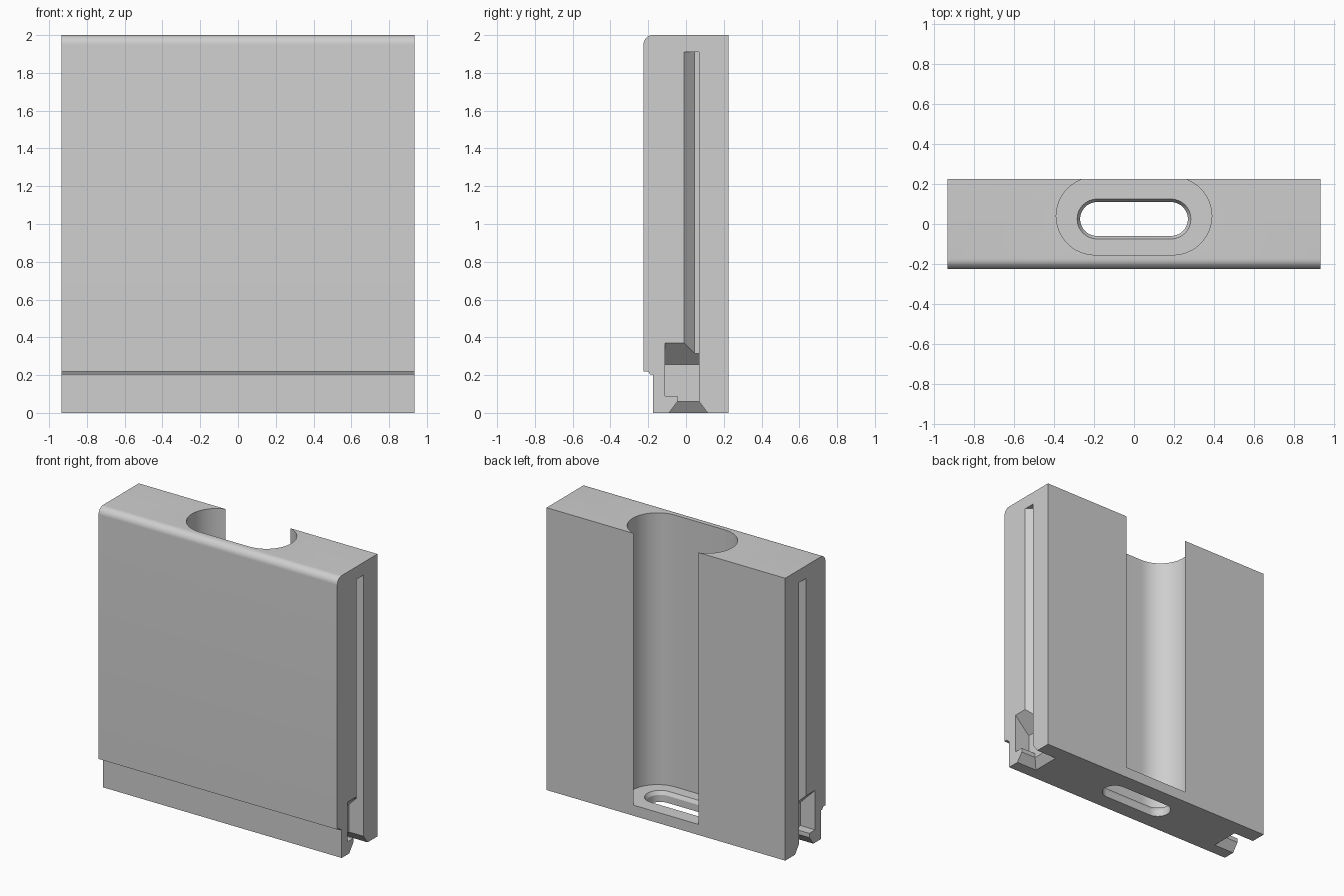
import bpy, bmesh
from math import sin, cos, pi

if "Cube" in bpy.data.objects:
    bpy.data.objects.remove(bpy.data.objects["Cube"], do_unlink=True)

HALF = 0.935          # half width
SLOT_Y = (-0.01, 0.07)
POCKET_X = HALF - 0.115

grey = bpy.data.materials.new("light_grey")
grey.use_nodes = True
colour = (0.62, 0.62, 0.62, 1)
grey.diffuse_color = colour
grey.node_tree.nodes["Principled BSDF"].inputs["Base Color"].default_value = colour


def loft(name, rings):
    """Closed solid through a list of matching point rings."""
    bm = bmesh.new()
    loops = [[bm.verts.new(p) for p in ring] for ring in rings]
    bm.faces.new(loops[0])
    bm.faces.new(loops[-1])
    n = len(loops[0])
    for a, b in zip(loops, loops[1:]):
        for i in range(n):
            j = (i + 1) % n
            bm.faces.new((a[i], a[j], b[j], b[i]))
    bmesh.ops.recalc_face_normals(bm, faces=bm.faces)
    mesh = bpy.data.meshes.new(name)
    bm.to_mesh(mesh)
    bm.free()
    mesh.materials.append(grey)
    ob = bpy.data.objects.new(name, mesh)
    bpy.context.collection.objects.link(ob)
    return ob


def stadium(cx, cy, r, z, steps=24):
    """Ring of a long rounded slot lying along x."""
    ring = []
    for side, start in ((1, -pi / 2), (-1, pi / 2)):
        for i in range(steps + 1):
            a = start + pi * i / steps
            ring.append((side * cx + r * cos(a), cy + r * sin(a), z))
    return ring


def cut(target, cutter):
    mod = target.modifiers.new(cutter.name, 'BOOLEAN')
    mod.operation = 'DIFFERENCE'
    mod.solver = 'EXACT'
    mod.object = cutter
    bpy.context.view_layer.objects.active = target
    bpy.ops.object.modifier_apply(modifier=mod.name)
    bpy.data.objects.remove(cutter, do_unlink=True)


# Body: side profile with rounded top front edge and stepped foot
profile = [(-0.175, 0), (0.225, 0), (0.225, 2)]
profile += [(-0.175 - 0.05 * sin(a), 1.95 + 0.05 * cos(a))
            for a in (pi / 2 * i / 10 for i in range(11))]
profile += [(-0.225, 0.22), (-0.2, 0.22), (-0.19, 0.203), (-0.175, 0.203)]
body = loft("body", [[(x, y, z) for y, z in profile] for x in (-HALF, HALF)])

# Tall rounded recess open to the back and top
cut(body, loft("recess", [stadium(0.195, 0.04, 0.195, z) for z in (0.075, 2.1)]))

# Floor hole with a chamfered upper rim
cut(body, loft("floor_hole", [stadium(0.185, 0.025, r, z) for r, z in
                              ((0.085, -0.1), (0.085, 0.05), (0.1, 0.075), (0.1, 0.1))]))

# Side channels, same on both ends
for s in (1, -1):
    # Narrow slot with one slanted wall
    slot = [(1.0, SLOT_Y[0] - 0.065), (0.88, 0.045), (0.88, SLOT_Y[1]), (1.0, SLOT_Y[1])]
    cut(body, loft("side_slot", [[(s * x, y, z) for x, y in slot] for z in (0.25, 1.91)]))
    # Wider pocket with a sloped ceiling
    pocket = [(1.0, 0.09), (POCKET_X, 0.09), (POCKET_X, 0.255), (1.0, 0.435)]
    cut(body, loft("side_pocket", [[(s * x, y, z) for x, z in pocket]
                                   for y in (-0.11, SLOT_Y[1])]))
    # Chute and flared mouth down through the underside
    rings = []
    for z, grow in ((-0.03, 0.0675), (0.06, 0), (0.12, 0)):
        xi, y0, y1 = POCKET_X - grow, -0.045 - grow, SLOT_Y[1] + grow
        rings.append([(s * x, y, z) for x, y in ((1.0, y0), (xi, y0), (xi, y1), (1.0, y1))])
    cut(body, loft("bottom_mouth", rings))

bpy.ops.object.select_all(action='DESELECT')
body.select_set(True)
bpy.context.view_layer.objects.active = body
bpy.ops.object.shade_smooth_by_angle(angle=pi / 7)
